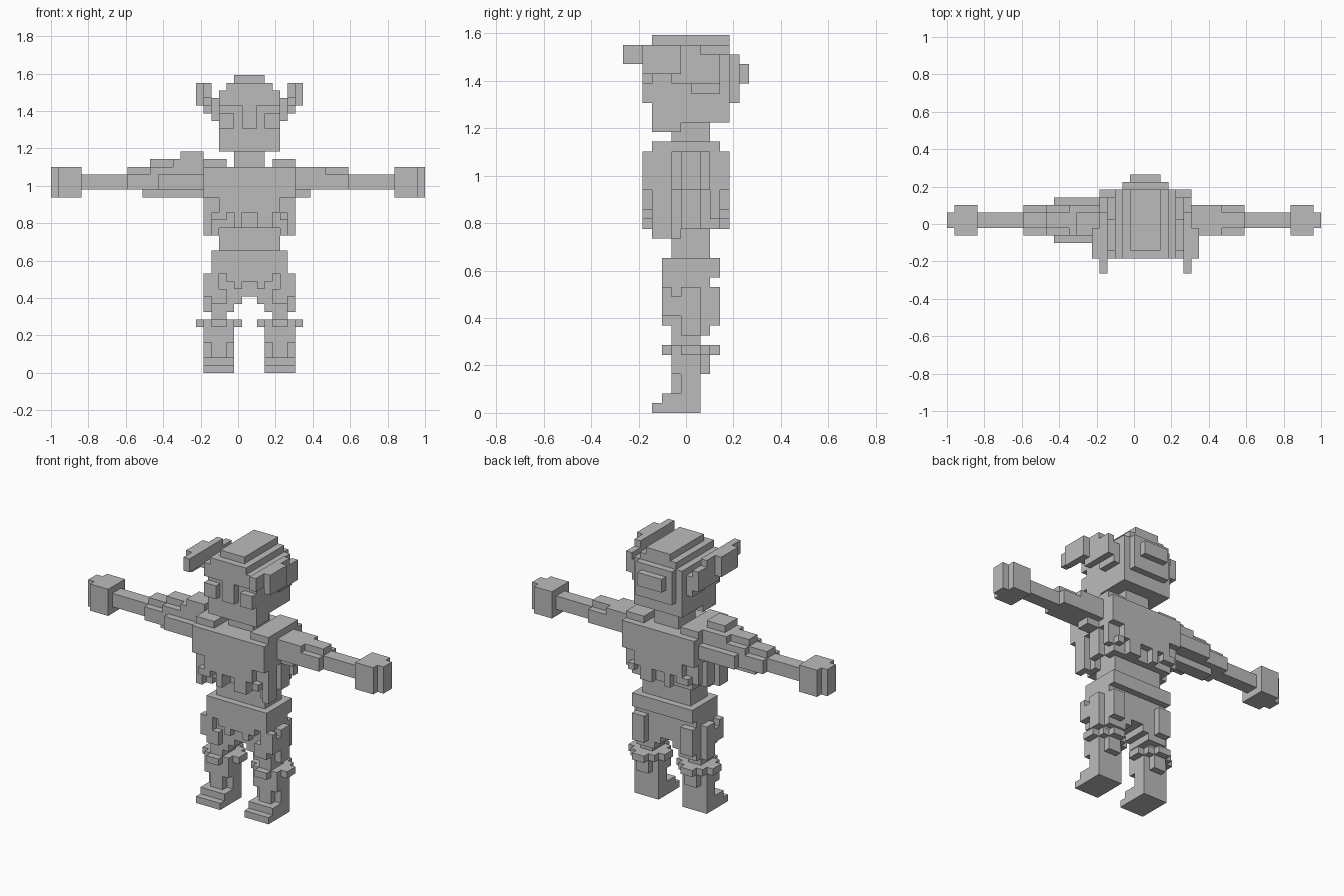
import bpy
import bmesh
import math

if "Cube" in bpy.data.objects:
    bpy.data.objects.remove(bpy.data.objects["Cube"])

U = 2 / 49           # edge of one block
AXIS = 26            # block column the body is mirrored about
cells = {}           # occupied block -> part name

mat = bpy.data.materials.new("plain_grey")
mat.diffuse_color = (0.5, 0.5, 0.5, 1)
mat.use_nodes = True
mat.node_tree.nodes["Principled BSDF"].inputs["Base Color"].default_value = mat.diffuse_color


def box(part, x, y, z, mirror=False):
    """Fill a range of blocks; optionally repeat on the other side."""
    spans = [x, (2 * AXIS - x[1], 2 * AXIS - x[0])] if mirror else [x]
    for a, b in spans:
        for i in range(a, b):
            for j in range(*y):
                for k in range(*z):
                    cells.setdefault((i, j, k), part)


# Feet and shins
box("feet", (20, 24), (3, 8), (0, 1), True)
box("feet", (20, 24), (4, 8), (1, 2), True)
box("shins", (20, 24), (6, 8), (2, 6), True)
box("shins", (21, 23), (5, 6), (2, 4), True)
box("shins", (20, 24), (5, 6), (4, 6), True)
box("shins", (21, 23), (8, 9), (4, 6), True)

# Boot cuffs with clipped corners
box("boot_cuffs", (20, 24), (5, 9), (6, 7), True)
box("boot_cuffs", (19, 25), (6, 8), (6, 7), True)
box("boot_cuffs", (21, 23), (4, 10), (6, 7), True)

# Knees, thighs and ragged trouser patches
box("knees", (21, 23), (5, 8), (7, 8), True)
box("thighs", (21, 24), (5, 9), (8, 10), True)
box("thighs", (21, 25), (5, 9), (9, 14), True)
box("trouser_patches", (20, 21), (6, 8), (8, 13), True)
box("trouser_patches", (20, 21), (5, 6), (10, 12), True)
box("trouser_patches", (21, 23), (4, 5), (9, 11), True)
box("trouser_patches", (20, 22), (4, 5), (10, 13), True)
box("trouser_patches", (24, 25), (4, 5), (11, 14), True)
box("trouser_patches", (21, 23), (9, 10), (9, 13), True)

# Hips, crotch and waist
box("hips", (21, 31), (4, 10), (14, 16))
box("hips", (21, 31), (4, 9), (13, 14))
box("crotch", (25, 27), (5, 9), (10, 14))
box("crotch", (23, 29), (4, 9), (12, 14))
box("waist", (22, 30), (5, 9), (16, 23))

# Vest tapering downwards
box("vest", (20, 32), (2, 11), (23, 27))
box("vest", (21, 31), (3, 10), (21, 23))
box("vest", (22, 30), (2, 11), (21, 23))
box("vest", (20, 23), (3, 10), (27, 28), True)

# Torn hem: hanging strips (x, y, z)
for x, y, z in [((20, 21), (3, 5), (18, 23)), ((20, 21), (6, 8), (19, 23)),
                ((20, 21), (9, 10), (20, 23)), ((21, 22), (4, 6), (18, 21)),
                ((21, 22), (8, 10), (19, 21))]:
    box("torn_hem", x, y, z, True)
for x, z in [((21, 23), 20), ((24, 25), 19), ((27, 29), 19), ((30, 31), 20)]:
    box("torn_hem", x, (2, 4), (z, 21))
    box("torn_hem", x, (10, 11), (z, 21))
box("torn_hem", (22, 30), (4, 5), (19, 21))
box("torn_hem", (22, 30), (9, 10), (19, 21))

# Arms, sleeves and hands
box("forearms", (4, 20), (6, 8), (24, 26), True)
box("sleeves", (13, 20), (5, 9), (24, 27), True)
box("sleeves", (10, 13), (5, 9), (24, 26), True)
box("sleeves", (10, 13), (6, 8), (26, 27), True)
box("sleeves", (15, 20), (6, 8), (23, 24), True)
box("hands", (1, 4), (5, 9), (23, 27), True)
box("hands", (0, 1), (6, 8), (23, 27), True)
# Far ends reach slightly further out on one side
box("sleeves", (12, 15), (6, 8), (23, 24))

# Stepped pad on one shoulder
box("shoulder_pad", (14, 20), (4, 10), (24, 26))
box("shoulder_pad", (13, 20), (6, 8), (27, 28))
box("shoulder_pad", (16, 20), (5, 9), (27, 28))
box("shoulder_pad", (17, 20), (5, 8), (28, 29))

# Neck and head
box("neck", (24, 28), (6, 9), (27, 30))
box("neck", (24, 28), (5, 6), (27, 29))
box("jaw", (22, 30), (3, 6), (29, 32))
box("jaw", (22, 30), (6, 11), (30, 32))
box("head", (22, 30), (3, 11), (32, 37))
box("head", (23, 29), (2, 11), (37, 38))
box("head", (24, 28), (3, 11), (38, 39))

# Brow, nose and cheeks
box("brow", (22, 30), (2, 3), (35, 37))
box("nose", (25, 27), (2, 3), (32, 35))
box("cheeks", (22, 24), (2, 3), (32, 34), True)

# Bun at the back of the head
box("hair_bun", (23, 29), (11, 12), (32, 37))
box("hair_bun", (24, 28), (12, 13), (34, 36))

# Long ears pointing forwards
box("ears", (20, 21), (0, 8), (36, 38), True)
box("ears", (19, 20), (2, 6), (35, 38), True)
box("ears", (20, 21), (4, 10), (35, 37), True)
box("ears", (20, 21), (5, 10), (34, 35), True)
box("ears", (21, 22), (7, 10), (33, 36), True)

# Opposite arm is the same length because the grid spans 49 blocks
shifted = {}
for (i, j, k), part in cells.items():
    if part in ("hands", "forearms", "sleeves") and i >= 32:
        # Slide the far hand and sleeve in so that it ends at the grid edge
        i -= 3
    shifted.setdefault((i, j, k), part)
# Blocks of the vest win over any sleeve that slid into it
shifted.update({c: p for c, p in cells.items() if p in ("vest", "torn_hem")})
cells = shifted

# Outer faces: direction and its four corners
FACES = {
    (1, 0, 0): ((1, 0, 0), (1, 1, 0), (1, 1, 1), (1, 0, 1)),
    (-1, 0, 0): ((0, 0, 0), (0, 0, 1), (0, 1, 1), (0, 1, 0)),
    (0, 1, 0): ((0, 1, 0), (0, 1, 1), (1, 1, 1), (1, 1, 0)),
    (0, -1, 0): ((0, 0, 0), (1, 0, 0), (1, 0, 1), (0, 0, 1)),
    (0, 0, 1): ((0, 0, 1), (1, 0, 1), (1, 1, 1), (0, 1, 1)),
    (0, 0, -1): ((0, 0, 0), (0, 1, 0), (1, 1, 0), (1, 0, 0)),
}

# One object per part, keeping only faces that touch open air
for part in sorted(set(cells.values())):
    bm = bmesh.new()
    for (i, j, k), owner in cells.items():
        if owner != part:
            continue
        for (dx, dy, dz), corners in FACES.items():
            if (i + dx, j + dy, k + dz) not in cells:
                bm.faces.new([bm.verts.new(((i + a) * U - 1, (j + b - 6.5) * U,
                                            (k + c) * U)) for a, b, c in corners])
    bmesh.ops.remove_doubles(bm, verts=bm.verts, dist=U * 0.01)
    bmesh.ops.dissolve_limit(bm, angle_limit=math.radians(1),
                             verts=bm.verts, edges=bm.edges)
    mesh = bpy.data.meshes.new(part)
    bm.to_mesh(mesh)
    bm.free()
    mesh.materials.append(mat)
    bpy.context.collection.objects.link(bpy.data.objects.new(part, mesh))
